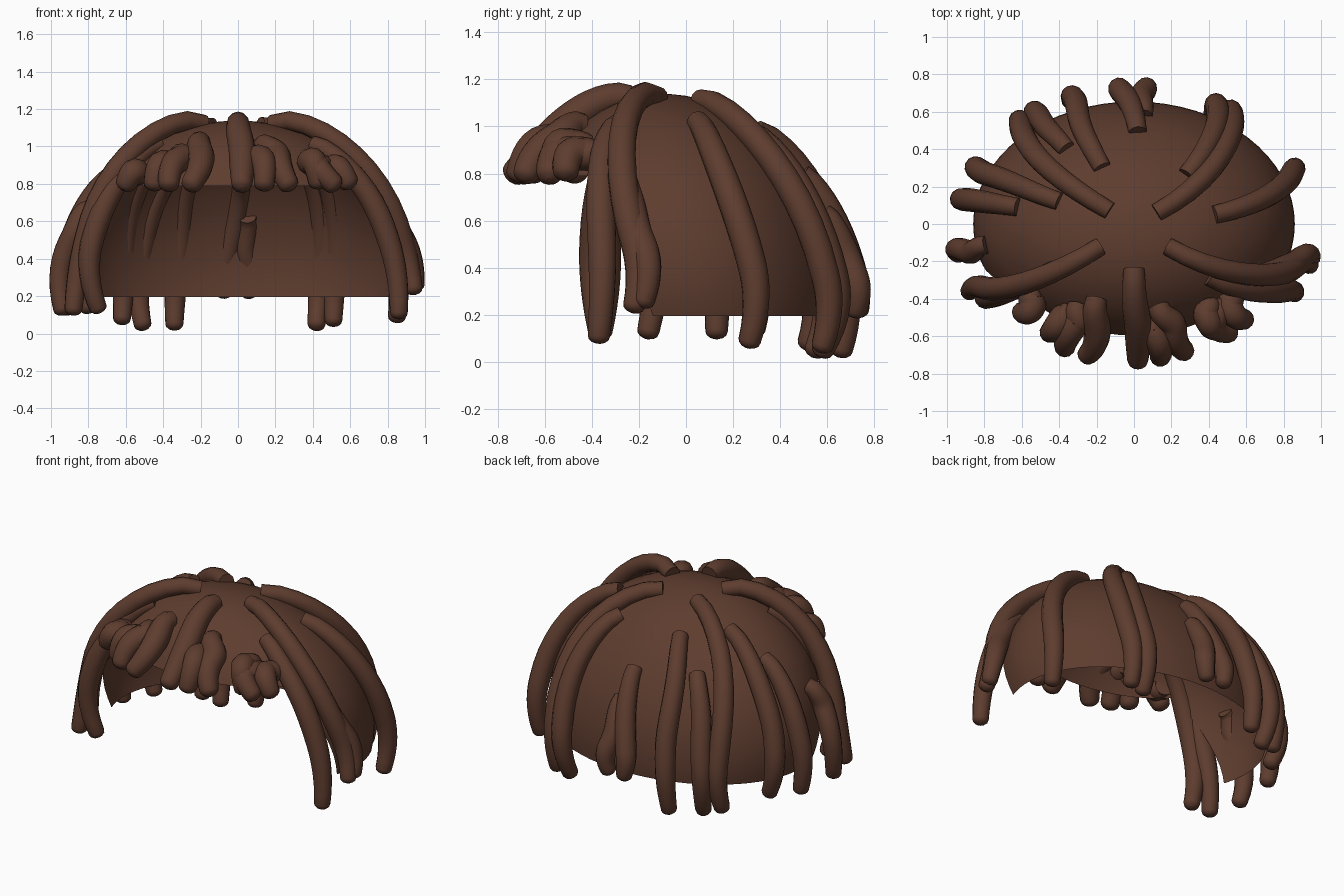
import bpy, bmesh, math, random
from mathutils import Vector

if "Cube" in bpy.data.objects:
    bpy.data.objects.remove(bpy.data.objects["Cube"])

random.seed(4)
RX, RY, RZ, CZ = 0.86, 0.655, 0.75, 0.38
TILT = 0.17   # the cap rises towards the front

brown = bpy.data.materials.new("dark_brown_hair")
brown.diffuse_color = (0.112, 0.046, 0.028, 1)
brown.use_nodes = True
brown.node_tree.nodes["Principled BSDF"].inputs["Base Color"].default_value = brown.diffuse_color


def finish(ob, angle):
    ob.data.materials.clear()
    ob.data.materials.append(brown)
    bpy.ops.object.select_all(action='DESELECT')
    ob.select_set(True)
    bpy.context.view_layer.objects.active = ob
    if ob.type == 'CURVE':
        bpy.ops.object.convert(target='MESH')
    bpy.ops.object.shade_smooth_by_angle(angle=math.radians(angle))


def cap_point(n):
    y = RY * n.y
    return Vector((RX * n.x, y, CZ + RZ * n.z - TILT * y))


# Hair cap: open ellipsoid shell with the face opening cut away
bm = bmesh.new()
bmesh.ops.create_uvsphere(bm, u_segments=64, v_segments=32, radius=1)
for v in bm.verts:
    v.co = cap_point(v.co)


def slice_at(co, no, clear=False):
    geom = bm.verts[:] + bm.edges[:] + bm.faces[:]
    bmesh.ops.bisect_plane(bm, geom=geom, plane_co=co, plane_no=no, clear_inner=clear)


# the side edge of the opening leans forward towards the top
LOW, TOP_Z = Vector((0, -0.14, 0.195)), 0.79
SIDE = Vector((0, 0.6, 0.22)).normalized()
slice_at(LOW, (0, 0, 1), True)
slice_at(LOW, SIDE)
slice_at((0, 0, TOP_Z), (0, 0, 1))
opening = [f for f in bm.faces
           if (f.calc_center_median() - LOW).dot(SIDE) < 0
           and f.calc_center_median().z < TOP_Z]
bmesh.ops.delete(bm, geom=opening, context='FACES')
mesh = bpy.data.meshes.new("hair_cap")
bm.to_mesh(mesh)
bm.free()
cap = bpy.data.objects.new("hair_cap", mesh)
bpy.context.collection.objects.link(cap)
finish(cap, 40)


def on_cap(az, el, out):
    n = Vector((math.cos(az) * math.cos(el), math.sin(az) * math.cos(el), math.sin(el)))
    return cap_point(n) + out * n


def lock(name, root, tip, turn, thick, lift):
    """Rope of hair hugging the cap from root, then hanging to tip."""
    a0 = math.atan2(root[1] / RY, root[0] / RX)
    a1 = math.atan2(tip[1] / RY, tip[0] / RX)
    if a1 - a0 > math.pi:
        a1 -= 2 * math.pi
    if a0 - a1 > math.pi:
        a1 += 2 * math.pi
    e0 = math.acos(min(0.999, math.hypot(root[0] / RX, root[1] / RY)))
    e1 = min(math.asin((turn - CZ) / RZ), e0 - 0.05)
    wob, phase = random.uniform(-0.03, 0.03), random.uniform(0, 6)
    pts = []
    for i in range(11):
        t = i / 10
        out = 0.065 * t ** 2 + lift * math.sin(math.pi * t ** 0.6)
        az = a0 + (a1 - a0) * t + wob * math.sin(phase + 5 * t) * t
        pts.append(on_cap(az, e0 + (e1 - e0) * t, out))
    # hanging end, curving smoothly from the cap direction
    start, end = pts[-1], Vector(tip)
    ctrl = start + (pts[-1] - pts[-2]).normalized() * (end - start).length * 0.5
    for i in range(1, 8):
        t = i / 7
        pts.append(start * (1 - t) ** 2 + ctrl * 2 * t * (1 - t) + end * t * t)
    n = len(pts)
    radii = [thick * (0.85 + 0.25 * math.sin(math.pi * i / (n - 1))) for i in range(n)]
    # rounded tip
    d = (pts[-1] - pts[-2]).normalized()
    r = radii[-1]
    for k in (0.45, 0.8, 0.98):
        pts.append(end + d * r * 0.7 * k)
        radii.append(r * math.sqrt(1 - k * k))
    cu = bpy.data.curves.new(name, 'CURVE')
    cu.dimensions = '3D'
    cu.bevel_depth = 1
    cu.bevel_resolution = 4
    cu.use_fill_caps = True
    sp = cu.splines.new('POLY')
    sp.points.add(len(pts) - 1)
    for q, p, rad in zip(sp.points, pts, radii):
        q.co = (*p, 1)
        q.radius = rad
    ob = bpy.data.objects.new(name, cu)
    bpy.context.collection.objects.link(ob)
    finish(ob, 50)


# Each row: root x, y, then tip x, y, z, then lift off the cap
fringe = [
    (0, -.24, .02, -.73, .80, .03), (-.20, -.40, -.25, -.70, .80, .03),
    (-.30, -.44, -.37, -.66, .80, .03), (.13, -.44, .27, -.68, .80, .03),
    (.12, -.50, .14, -.71, .80, .02), (-.34, -.46, -.45, -.58, .80, .02),
    (-.54, -.36, -.60, -.47, .80, .02), (.40, -.42, .43, -.56, .81, .02),
    (.44, -.42, .51, -.58, .80, .02), (.52, -.36, .59, -.51, .81, .02),
]
sides = [
    (.18, -.12, .94, -.22, .24, .06), (.40, -.28, .86, -.37, .11, .03),
    (.66, -.26, .95, -.18, .26, .02), (.43, .05, .85, .27, .09, .03),
    (-.18, -.12, -.88, -.36, .13, .06), (-.42, -.24, -.75, -.37, .14, .02),
    (-.79, -.11, -.94, -.16, .13, .03), (-.62, .09, -.91, .13, .13, .03),
    (-.40, .12, -.80, .29, .14, .03),
]
back = [
    (.12, .06, .51, .58, .07, .03), (.28, .26, .42, .58, .05, .03),
    (.02, .49, -.07, .73, .22, .02), (.05, .58, .05, .72, .22, .02),
    (-.13, .07, -.62, .52, .08, .03), (-.17, .30, -.34, .66, .05, .03),
    (-.36, .40, -.51, .55, .05, .03),
]
for i, row in enumerate(fringe):
    lock(f"fringe_lock_{i + 1}", row[:2], row[2:5], 0.81, 0.066, row[5])
for group, rows in (("side", sides), ("back", back)):
    for i, row in enumerate(rows):
        lock(f"{group}_lock_{i + 1}", row[:2], row[2:5], 0.46, 0.057, row[5])
